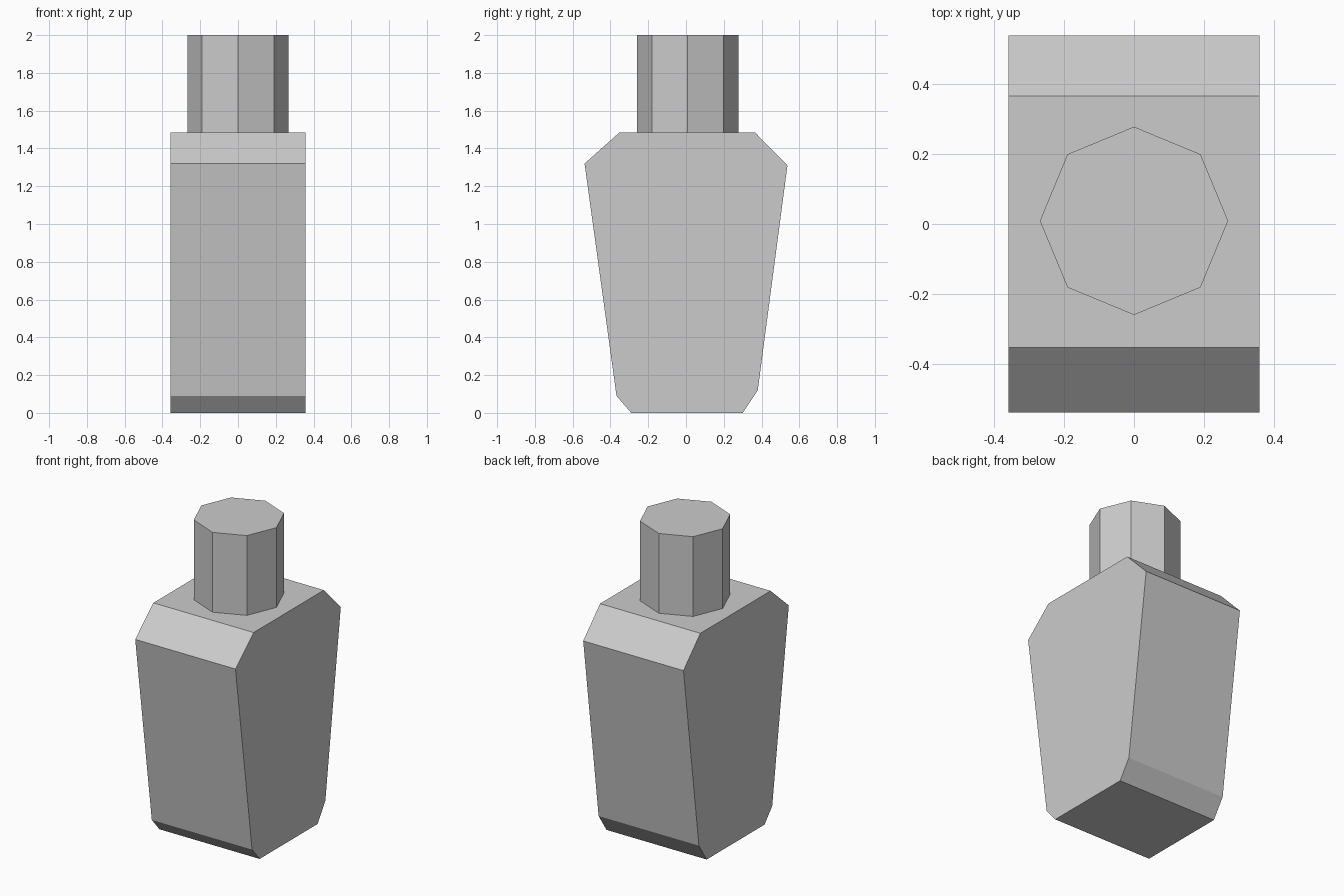
import bpy, bmesh

if "Cube" in bpy.data.objects:
    bpy.data.objects.remove(bpy.data.objects["Cube"])

HALF_WIDTH = 0.358
SHOULDER_Z = 1.485
TOP_Z = 2.0

# Side outline of the body as (y, z)
PROFILE = [(-0.29, 0), (0.30, 0), (0.38, 0.12), (0.537, 1.31),
           (0.365, SHOULDER_Z), (-0.352, SHOULDER_Z), (-0.537, 1.32), (-0.368, 0.09)]


def extrude_outline(name, points, offset):
    """Make a flat outline face and extrude it into a closed solid."""
    bm = bmesh.new()
    face = bm.faces.new([bm.verts.new(p) for p in points])
    result = bmesh.ops.extrude_face_region(bm, geom=[face], use_keep_orig=True)
    moved = [v for v in result["geom"] if isinstance(v, bmesh.types.BMVert)]
    bmesh.ops.translate(bm, verts=moved, vec=offset)
    bmesh.ops.recalc_face_normals(bm, faces=bm.faces)
    mesh = bpy.data.meshes.new(name)
    bm.to_mesh(mesh)
    bm.free()
    obj = bpy.data.objects.new(name, mesh)
    bpy.context.collection.objects.link(obj)
    return obj


# Tapered body with chamfered shoulders and foot
extrude_outline("bottle_body", [(-HALF_WIDTH, y, z) for y, z in PROFILE],
                (2 * HALF_WIDTH, 0, 0))

# Eight-sided cap standing on the shoulder
height = TOP_Z - SHOULDER_Z
bpy.ops.mesh.primitive_cylinder_add(vertices=8, radius=0.268, depth=height,
                                    location=(0, 0.009, SHOULDER_Z + height / 2))
bpy.context.object.name = "bottle_cap"
